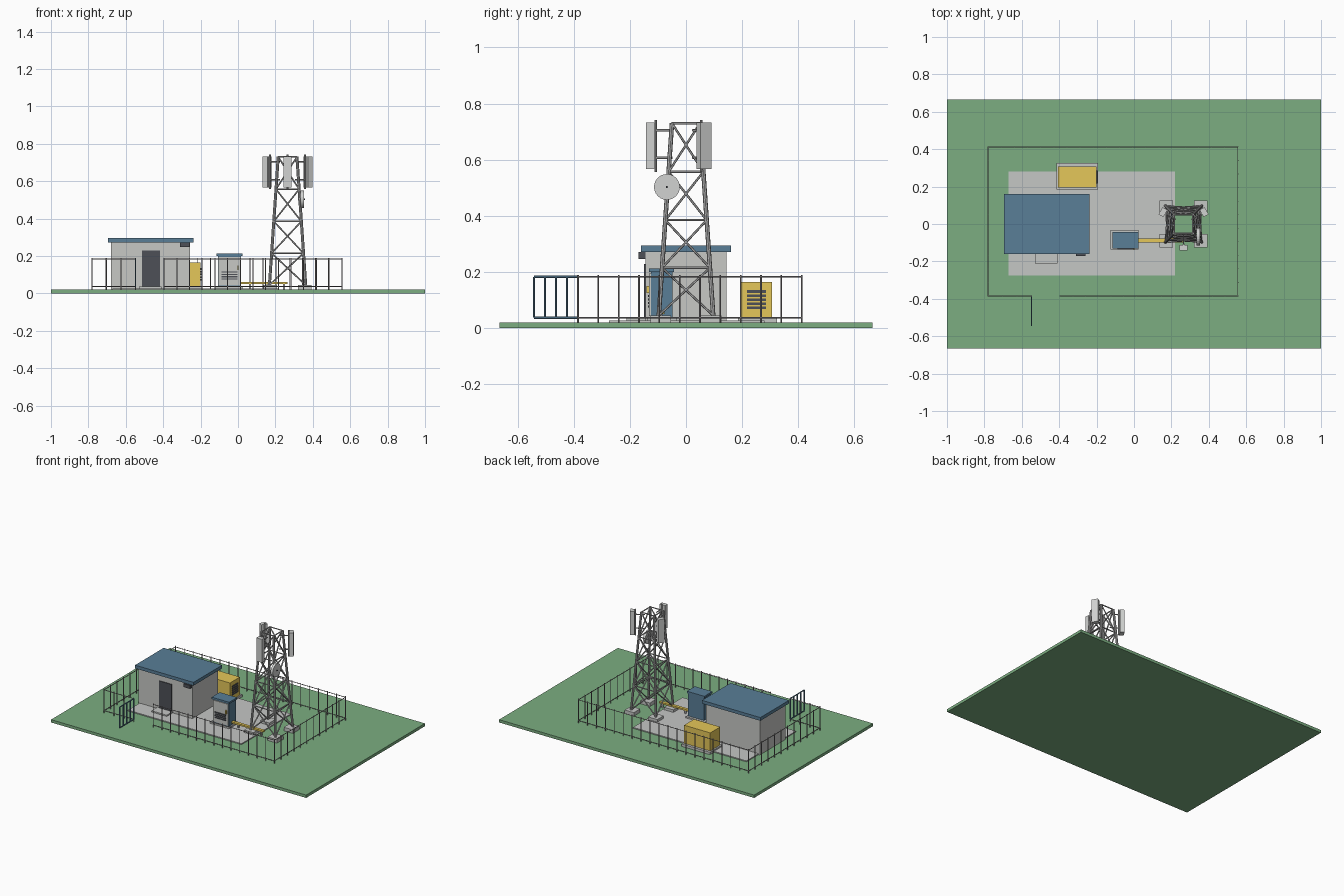
import bpy, bmesh
from math import radians, cos, sin
from mathutils import Vector, Matrix

cube = bpy.data.objects.get("Cube")
if cube:
    bpy.data.objects.remove(cube)


def material(name, r, g, b):
    m = bpy.data.materials.new(name)
    m.use_nodes = True
    m.diffuse_color = (r, g, b, 1)
    m.node_tree.nodes["Principled BSDF"].inputs["Base Color"].default_value = (r, g, b, 1)
    return m


GRASS = material("grass green", 0.2, 0.42, 0.22)
CONCRETE = material("concrete", 0.56, 0.57, 0.56)
WALL = material("wall grey", 0.57, 0.58, 0.56)
BLUE = material("roof blue", 0.1, 0.21, 0.31)
YELLOW = material("yellow", 0.78, 0.57, 0.1)
DARK = material("dark grey", 0.075, 0.08, 0.095)
STEEL = material("steel", 0.47, 0.47, 0.47)
PANEL = material("antenna grey", 0.64, 0.65, 0.64)
FENCE = material("fence grey", 0.3, 0.28, 0.29)


def finish(name, bm, mat):
    me = bpy.data.meshes.new(name)
    bm.to_mesh(me)
    bm.free()
    me.materials.append(mat)
    ob = bpy.data.objects.new(name, me)
    bpy.context.collection.objects.link(ob)
    return ob


def box(name, x, y, z, mat, bevel=0):
    """Box from (low, high) pairs on each axis."""
    bm = bmesh.new()
    size = [b - a for a, b in (x, y, z)]
    mid = [(a + b) / 2 for a, b in (x, y, z)]
    bmesh.ops.create_cube(bm, size=1, matrix=Matrix.Translation(mid) @ Matrix.Diagonal((*size, 1)))
    if bevel:
        bmesh.ops.bevel(bm, geom=bm.edges[:], offset=bevel, segments=1, affect='EDGES')
    return finish(name, bm, mat)


def rods(name, segments, radius, mat, sides=6):
    """Straight round bars between pairs of points, joined in one object."""
    bm = bmesh.new()
    for a, b in segments:
        a, b = Vector(a), Vector(b)
        turn = (b - a).to_track_quat('Z', 'Y').to_matrix().to_4x4()
        bmesh.ops.create_cone(bm, cap_ends=True, segments=sides, radius1=radius, radius2=radius,
                              depth=(b - a).length, matrix=Matrix.Translation((a + b) / 2) @ turn)
    return finish(name, bm, mat)


# Site
G = 0.02
S = 0.027
box("ground", (-1, 1), (-0.665, 0.665), (0, G), GRASS)
box("concrete_slab", (-0.67, 0.22), (-0.275, 0.28), (0.015, S), CONCRETE)

# Equipment building
box("building_walls", (-0.68, -0.257), (-0.145, 0.145), (G, 0.272), WALL)
box("building_roof", (-0.695, -0.237), (-0.16, 0.16), (0.272, 0.295), BLUE)
box("building_door", (-0.513, -0.417), (-0.15, -0.14), (0.037, 0.228), DARK)
box("door_step", (-0.53, -0.41), (-0.212, -0.145), (G, 0.036), CONCRETE)
box("wall_lamp", (-0.31, -0.258), (-0.17, -0.143), (0.247, 0.271), DARK)

# Generator with louvres on its left side
box("generator_base", (-0.415, -0.193), (0.185, 0.325), (G, 0.037), CONCRETE)
box("generator_body", (-0.405, -0.2), (0.195, 0.307), (0.037, 0.165), YELLOW)
for i in range(5):
    z = 0.068 + i * 0.0145
    box(f"generator_louvre_{i}", (-0.202, -0.196), (0.217, 0.285), (z, z + 0.009), DARK)

# Power cabinet with vents in its front door
box("cabinet_base", (-0.125, 0.025), (-0.137, -0.032), (G, 0.037), CONCRETE)
box("cabinet_body", (-0.108, 0.017), (-0.125, -0.048), (0.037, 0.2), BLUE)
box("cabinet_roof", (-0.114, 0.023), (-0.132, -0.042), (0.2, 0.213), BLUE)
box("cabinet_door", (-0.103, 0.013), (-0.131, -0.124), (0.043, 0.195), WALL)
box("cabinet_handle", (-0.004, 0.004), (-0.14, -0.13), (0.125, 0.15), YELLOW)
for i in range(4):
    z = 0.073 + i * 0.0125
    box(f"cabinet_vent_{i}", (-0.088, -0.003), (-0.136, -0.13), (z, z + 0.007), DARK)

# Cable tray from cabinet to tower
box("cable_tray", (0.015, 0.265), (-0.098, -0.077), (0.05, 0.061), YELLOW)
for x in (0.06, 0.15, 0.24):
    box("tray_support", (x, x + 0.01), (-0.093, -0.083), (G, 0.051), STEEL)

# Lattice tower
CX = 0.265
LEVELS = (0.045, 0.215, 0.385, 0.557, 0.73)
CORNERS = ((-1, -1), (1, -1), (1, 1), (-1, 1))


def tower_point(corner, z):
    t = (z - LEVELS[0]) / (LEVELS[-1] - LEVELS[0])
    half = 0.097 * (1 - t) + 0.05 * t
    return (CX + corner[0] * half, corner[1] * half, z)


legs, rings, braces = [], [], []
for i, c in enumerate(CORNERS):
    n = CORNERS[(i + 1) % 4]
    legs.append((tower_point(c, 0.04), tower_point(c, LEVELS[-1])))
    rings += [(tower_point(c, z), tower_point(n, z)) for z in LEVELS[1:]]
    for lo, hi in zip(LEVELS, LEVELS[1:]):
        braces.append((tower_point(c, lo), tower_point(n, hi)))
        braces.append((tower_point(n, lo), tower_point(c, hi)))
    px, py = CX + c[0] * 0.092, c[1] * 0.09
    box(f"tower_footing_{i}", (px - 0.036, px + 0.036), (py - 0.036, py + 0.036), (G, 0.045), CONCRETE)
rods("tower_legs", legs, 0.008, STEEL, 8)
rods("tower_rings", rings, 0.0042, STEEL)
rods("tower_braces", braces, 0.0042, STEEL)

# Three sector antennas, each on a pole with two arms
for i in range(3):
    a = radians(-90 + 120 * i)
    d = Vector((cos(a), sin(a), 0))
    centre = Vector((CX, 0, 0))
    pole = centre + d * 0.108
    rods(f"antenna_pole_{i}", [(pole + Vector((0, 0, 0.557)), pole + Vector((0, 0, 0.742)))], 0.005, STEEL, 8)
    rods(f"antenna_arms_{i}", [(centre + d * 0.048 + Vector((0, 0, z)), pole + Vector((0, 0, z)))
                               for z in (0.607, 0.705)], 0.004, STEEL)
    panel = box(f"antenna_panel_{i}", (0.112, 0.142), (-0.022, 0.022), (0.567, 0.733), PANEL)
    panel.matrix_world = Matrix.Translation(centre) @ Matrix.Rotation(a, 4, 'Z')

# Microwave dish facing left
rods("dish", [((0.335, -0.068, 0.503), (0.352, -0.068, 0.503))], 0.046, PANEL, 24)
rods("dish_feed", [((0.351, -0.068, 0.503), (0.358, -0.068, 0.503))], 0.004, DARK, 8)
rods("dish_mount", [((0.325, -0.06, 0.503), (0.338, -0.068, 0.503))], 0.008, STEEL, 8)

# Perimeter fence with a gap for the gate
X0, X1, Y0, Y1 = -0.78, 0.555, -0.385, 0.412
GATE_L, GATE_R = -0.548, -0.395
RAILS = (0.037, 0.183)
runs = [((X0, Y0), (GATE_L, Y0)), ((GATE_R, Y0), (X1, Y0)), ((X1, Y0), (X1, Y1)),
        ((X1, Y1), (X0, Y1)), ((X0, Y1), (X0, Y0))]
posts, rails = [], []
for a, b in runs:
    a, b = Vector(a), Vector(b)
    count = round((b - a).length / 0.07)
    for k in range(count + 1):
        p = a.lerp(b, k / count)
        posts.append(((p.x, p.y, 0.015), (p.x, p.y, 0.19)))
    rails += [((a.x, a.y, z), (b.x, b.y, z)) for z in RAILS]
rods("fence_posts", posts, 0.003, FENCE)
rods("fence_rails", rails, 0.0026, FENCE)

# Open gate swung outwards
Y2 = -0.542
bars = [((GATE_L, y, RAILS[0]), (GATE_L, y, RAILS[1])) for y in (Y0 + (Y2 - Y0) * k / 4 for k in range(5))]
bars += [((GATE_L, Y0, z), (GATE_L, Y2, z)) for z in RAILS]
rods("gate", bars, 0.004, BLUE)
